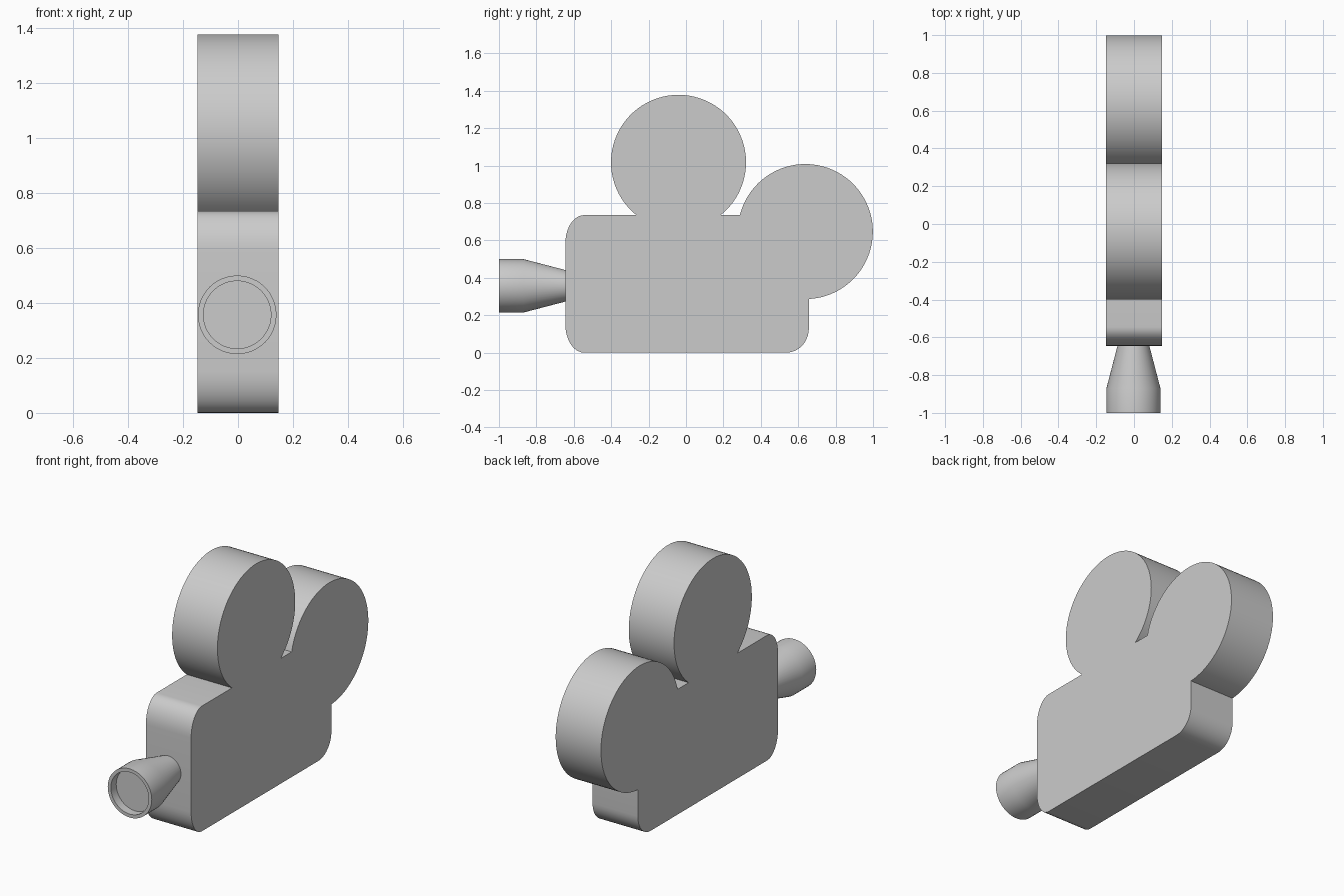
import bpy, bmesh
from math import sin, cos, pi, radians, asin, degrees

if "Cube" in bpy.data.objects:
    bpy.data.objects.remove(bpy.data.objects["Cube"])

HALF_W = 0.147
TOP = 0.735
REEL_R = 0.361


def arc(cy, cz, ry, rz, a0, a1, n):
    """Points (y, z) along an elliptical arc, angles in degrees."""
    return [(cy + ry * cos(radians(a0 + (a1 - a0) * i / n)),
             cz + rz * sin(radians(a0 + (a1 - a0) * i / n))) for i in range(n + 1)]


def finish(name, bm):
    bmesh.ops.recalc_face_normals(bm, faces=bm.faces[:])
    mesh = bpy.data.meshes.new(name)
    bm.to_mesh(mesh)
    bm.free()
    obj = bpy.data.objects.new(name, mesh)
    bpy.context.collection.objects.link(obj)
    bpy.ops.object.select_all(action='DESELECT')
    obj.select_set(True)
    bpy.context.view_layer.objects.active = obj
    bpy.ops.object.shade_smooth_by_angle(angle=radians(30))
    return obj


# Camera body with both film reels: one silhouette, extruded across x
reel_front = (-0.04, 1.017)
reel_back = (0.638, 0.647)
front_dip = degrees(asin((reel_front[1] - TOP) / REEL_R))
back_rise = degrees(asin((TOP - reel_back[1]) / REEL_R))

outline = (arc(-0.545, 0.15, 0.10, 0.15, 180, 270, 10)
           + arc(0.537, 0.13, 0.12, 0.13, 270, 360, 10)
           + arc(*reel_back, REEL_R, REEL_R, -87, 180 - back_rise, 56)
           + arc(*reel_front, REEL_R, REEL_R, -front_dip, 180 + front_dip, 60)
           + arc(-0.545, TOP - 0.15, 0.10, 0.15, 90, 180, 10))

bm = bmesh.new()
face = bm.faces.new([bm.verts.new((-HALF_W, y, z)) for y, z in outline])
side = bmesh.ops.extrude_face_region(bm, geom=[face])
bmesh.ops.translate(bm, vec=(2 * HALF_W, 0, 0),
                    verts=[v for v in side['geom'] if isinstance(v, bmesh.types.BMVert)])
finish("camera_body_with_reels", bm)

# Lens: lathed profile (radius, y) with a recessed front glass
profile = [(0.083, -0.62), (0.083, -0.64), (0.143, -0.87),
           (0.143, -1.0), (0.123, -1.0), (0.123, -0.95)]
SEG = 48
bm = bmesh.new()
rings = [[bm.verts.new((-0.003 + r * cos(2 * pi * i / SEG), y, 0.357 + r * sin(2 * pi * i / SEG)))
          for i in range(SEG)] for r, y in profile]
for a, b in zip(rings, rings[1:]):
    for i in range(SEG):
        j = (i + 1) % SEG
        bm.faces.new((a[i], a[j], b[j], b[i]))
bm.faces.new(rings[0])
bm.faces.new(rings[-1])
finish("lens", bm)
